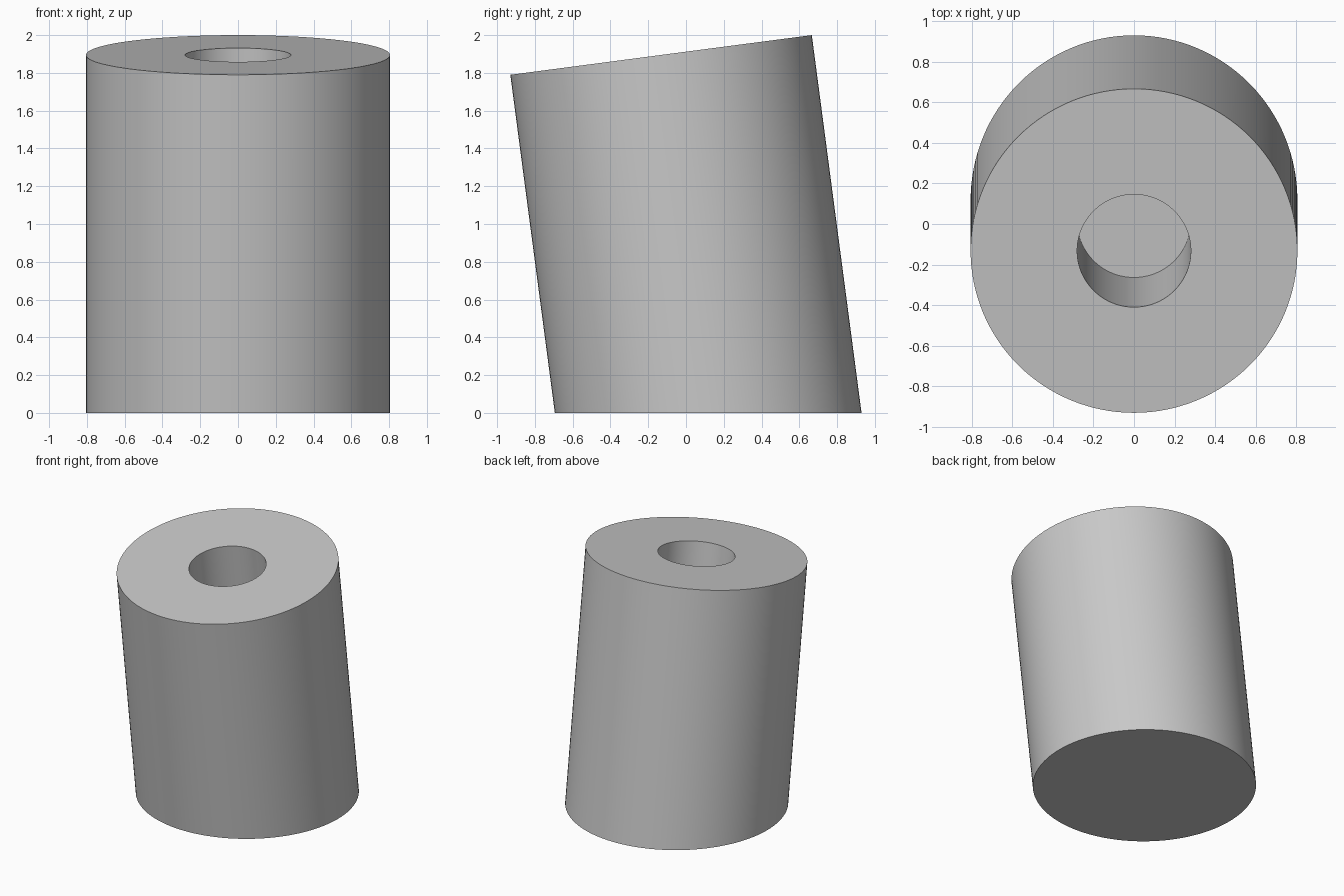
import bpy, bmesh
from math import sin, cos, tan, pi, radians
from mathutils import Matrix, Vector

cube = bpy.data.objects.get("Cube")
if cube:
    bpy.data.objects.remove(cube, do_unlink=True)

SEGMENTS = 128
TILT = radians(7.5)
RADIUS, HOLE_RADIUS, HOLE_DEPTH = 0.805, 0.28, 1.12
TOP = Vector((0, -0.132, 2 - RADIUS * sin(TILT)))

grey = bpy.data.materials.new("plain grey")
grey.use_nodes = True
colour = (0.58, 0.58, 0.58, 1)
grey.diffuse_color = colour
grey.node_tree.nodes["Principled BSDF"].inputs["Base Color"].default_value = colour

# Local z runs along the leaning axis, with the top centre as origin
lean = Matrix.Translation(TOP) @ Matrix.Rotation(TILT, 4, 'X')
bm = bmesh.new()


def ring(radius, depth, on_ground=False):
    verts = []
    for i in range(SEGMENTS):
        a = 2 * pi * i / SEGMENTS
        p = lean @ Vector((radius * cos(a), radius * sin(a), -depth))
        if on_ground:  # slide along the axis to the ground plane
            p = Vector((p.x, p.y + p.z * tan(TILT), 0))
        verts.append(bm.verts.new(p))
    return verts


def bridge(a, b):
    for i in range(SEGMENTS):
        j = (i + 1) % SEGMENTS
        bm.faces.new((a[i], a[j], b[j], b[i]))


# Level base, leaning wall, square-cut top, blind bore and its floor
rings = [ring(RADIUS, 0, True), ring(RADIUS, 0),
         ring(HOLE_RADIUS, 0), ring(HOLE_RADIUS, HOLE_DEPTH)]
for lower, upper in zip(rings, rings[1:]):
    bridge(lower, upper)
bm.faces.new(rings[0][::-1])
bm.faces.new(rings[-1])

mesh = bpy.data.meshes.new("leaning_cylinder")
bm.to_mesh(mesh)
bm.free()
mesh.materials.append(grey)
body = bpy.data.objects.new("leaning_cylinder", mesh)
bpy.context.collection.objects.link(body)

# Smooth walls with crisp rims
bpy.ops.object.select_all(action='DESELECT')
body.select_set(True)
bpy.context.view_layer.objects.active = body
bpy.ops.object.shade_smooth_by_angle(angle=radians(30))
